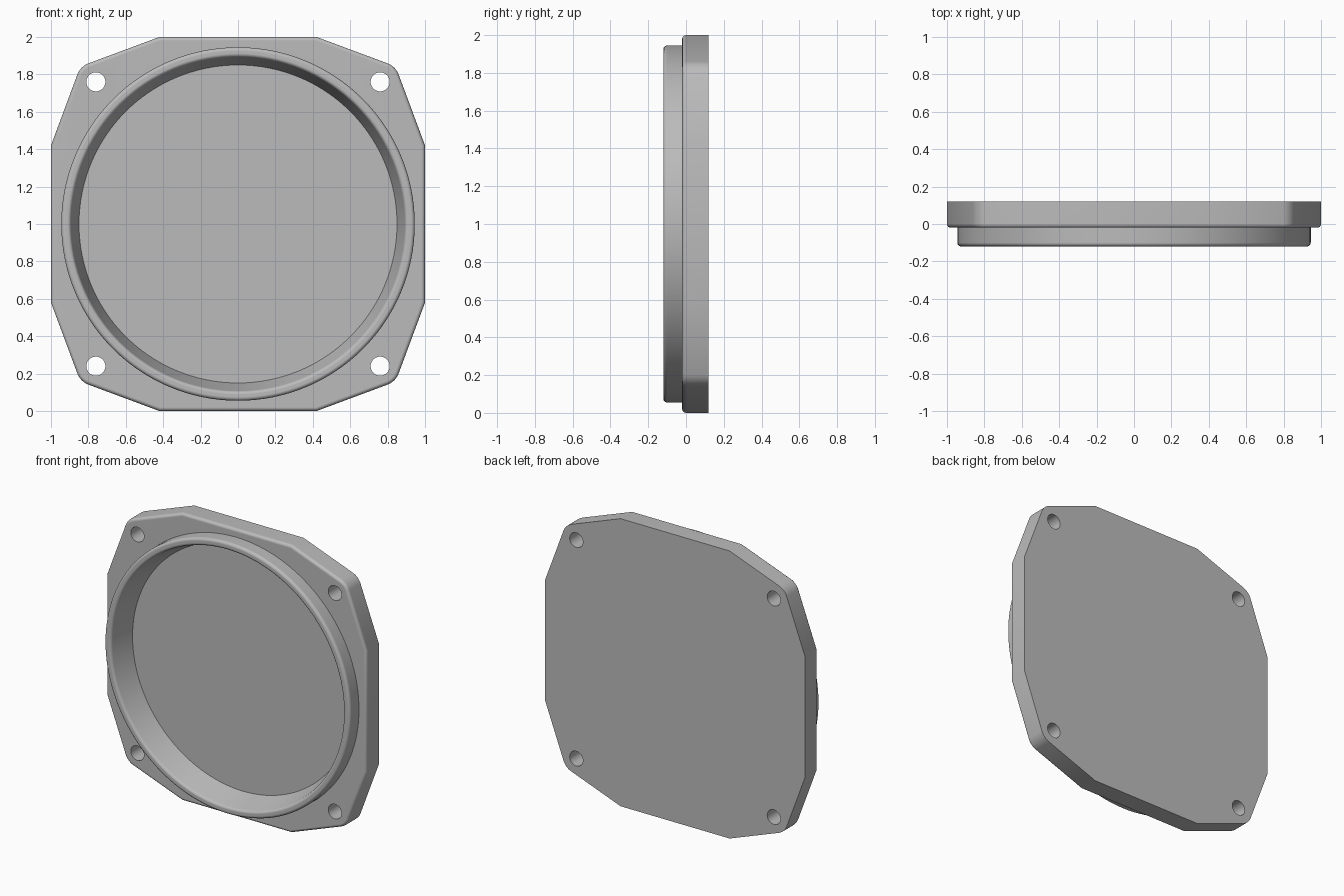
import bpy, bmesh
from math import cos, sin, pi, radians

cube = bpy.data.objects.get("Cube")
if cube:
    bpy.data.objects.remove(cube, do_unlink=True)

MID = 1.0           # height of the centre axis
FRONT, BACK = -0.02, 0.12

grey = bpy.data.materials.new("plain_grey")
grey.use_nodes = True
colour = (0.5, 0.5, 0.5, 1)
grey.diffuse_color = colour
grey.node_tree.nodes["Principled BSDF"].inputs["Base Color"].default_value = colour


def finish(name, bm):
    bmesh.ops.recalc_face_normals(bm, faces=bm.faces)
    mesh = bpy.data.meshes.new(name)
    bm.to_mesh(mesh)
    bm.free()
    mesh.materials.append(grey)
    obj = bpy.data.objects.new(name, mesh)
    bpy.context.collection.objects.link(obj)
    return obj


def lathe(name, profile, x=0, z=MID, steps=128):
    """Closed solid turned about the y axis from (radius, y) points."""
    bm = bmesh.new()
    rings = []
    for r, y in profile:
        rings.append([bm.verts.new((x + r * cos(2 * pi * i / steps), y,
                                    z + r * sin(2 * pi * i / steps)))
                      for i in range(steps)])
    for a, b in zip(rings, rings[1:]):
        for i in range(steps):
            j = (i + 1) % steps
            bm.faces.new((a[i], a[j], b[j], b[i]))
    bm.faces.new(rings[0])
    bm.faces.new(rings[-1])
    return finish(name, bm)


def fillet(cx, cy, r, start, end, n=5):
    return [(cx + r * cos(radians(start + (end - start) * i / n)),
             cy + r * sin(radians(start + (end - start) * i / n)))
            for i in range(n + 1)]


def combine(target, tool, operation):
    tool.hide_render = True
    mod = target.modifiers.new(operation.title(), 'BOOLEAN')
    mod.operation, mod.solver, mod.object = operation, 'EXACT', tool
    bpy.context.view_layer.objects.active = target
    bpy.ops.object.modifier_apply(modifier=mod.name)
    bpy.data.objects.remove(tool, do_unlink=True)


# Plate: one corner of the outline, turned four times
corner = [(1, 0.42)] + fillet(0.765, 0.765, 0.1, 20, 70, 6) + [(0.42, 1)]
outline = []
for turn in range(4):
    outline += corner
    corner = [(-v, u) for u, v in corner]

bm = bmesh.new()
front = bm.faces.new([bm.verts.new((u, FRONT, MID + v)) for u, v in outline])
rim = list(front.edges)
new = bmesh.ops.extrude_face_region(bm, geom=[front], use_keep_orig=True)["geom"]
bmesh.ops.translate(bm, vec=(0, BACK - FRONT, 0),
                    verts=[g for g in new if isinstance(g, bmesh.types.BMVert)])
bmesh.ops.recalc_face_normals(bm, faces=bm.faces)
bmesh.ops.bevel(bm, geom=rim, offset=0.02, segments=4, profile=0.5,
                affect='EDGES', clamp_overlap=True)
cover = finish("cover_plate", bm)

# Raised round collar with a rounded outer edge
collar = lathe("collar", [(0.945, 0.03)] + fillet(0.925, -0.10, 0.02, 0, -90))
combine(cover, collar, 'UNION')

# Tapered recess with a rounded lip
lip = fillet(0.912, -0.10, 0.02, 180, 270)
recess = lathe("recess_cutter", [(0.85, 0.055)] + lip + [(0.912, -0.2)])
combine(cover, recess, 'DIFFERENCE')

# Four screw holes
for sx in (-1, 1):
    for sz in (-1, 1):
        hole = lathe("hole_cutter", [(0.051, -0.1), (0.051, 0.2)],
                     sx * 0.76, MID + sz * 0.76, 40)
        combine(cover, hole, 'DIFFERENCE')

# Smooth shading with crisp edges
bpy.ops.object.select_all(action='DESELECT')
cover.select_set(True)
bpy.context.view_layer.objects.active = cover
bpy.ops.object.shade_smooth_by_angle(angle=radians(30))
weighted = cover.modifiers.new("Weighted normals", 'WEIGHTED_NORMAL')
weighted.keep_sharp = True
